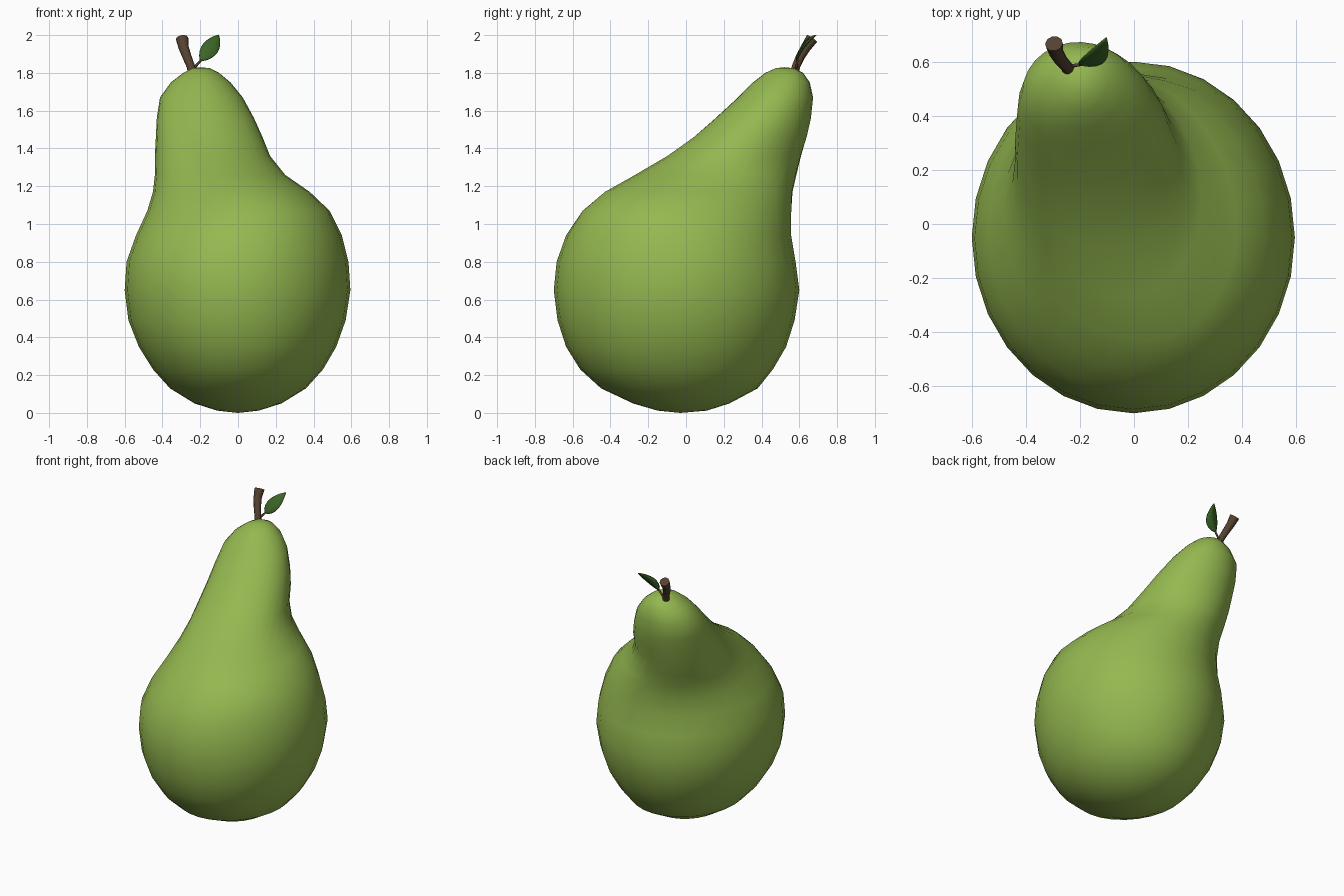
import bpy, bmesh, math
from mathutils import Vector

if "Cube" in bpy.data.objects:
    bpy.data.objects.remove(bpy.data.objects["Cube"])


def material(name, rgb):
    m = bpy.data.materials.new(name)
    m.diffuse_color = (*rgb, 1)
    m.use_nodes = True
    m.node_tree.nodes["Principled BSDF"].inputs["Base Color"].default_value = m.diffuse_color
    return m


def finish(name, bm, mat):
    bmesh.ops.recalc_face_normals(bm, faces=bm.faces[:])
    me = bpy.data.meshes.new(name)
    bm.to_mesh(me)
    bm.free()
    for p in me.polygons:
        p.use_smooth = True
    me.materials.append(mat)
    ob = bpy.data.objects.new(name, me)
    bpy.context.collection.objects.link(ob)
    return ob


def loft(bm, rings, start=None, end=None):
    """Skin a list of point rings, closing each end with a pole."""
    rows = [[bm.verts.new(p) for p in r] for r in rings]
    n = len(rows[0])
    for a, b in zip(rows, rows[1:]):
        for i in range(n):
            bm.faces.new((a[i], a[(i + 1) % n], b[(i + 1) % n], b[i]))
    for row, pole in ((rows[0], start), (rows[-1], end)):
        if pole is not None:
            v = bm.verts.new(pole)
            for i in range(n):
                bm.faces.new((row[i], row[(i + 1) % n], v))


def tube(bm, pts, radii, n=10):
    pts = [Vector(p) for p in pts]
    rings = []
    for i, (p, r) in enumerate(zip(pts, radii)):
        d = (pts[min(i + 1, len(pts) - 1)] - pts[max(i - 1, 0)]).normalized()
        u = d.cross(Vector((0, 1, 0))).normalized()
        v = d.cross(u)
        rings.append([p + r * (u * math.cos(k * math.tau / n) + v * math.sin(k * math.tau / n))
                      for k in range(n)])
    loft(bm, rings, pts[0], pts[-1])


green = material("pear_green", (0.30, 0.48, 0.08))
brown = material("stem_brown", (0.09, 0.054, 0.03))
leaf_green = material("leaf_green", (0.045, 0.13, 0.02))

# Fruit: level slices (z, left, right, front, back, skew) leaning to the back left
slices = [
    (0.012, -0.11, 0.11, -0.15, 0.11, 0),
    (0.05, -0.23, 0.23, -0.28, 0.23, 0),
    (0.13, -0.36, 0.36, -0.45, 0.38, 0),
    (0.23, -0.45, 0.45, -0.56, 0.46, 0),
    (0.35, -0.525, 0.52, -0.635, 0.53, 0),
    (0.49, -0.58, 0.57, -0.68, 0.575, 0),
    (0.65, -0.60, 0.595, -0.70, 0.60, 0),
    (0.80, -0.59, 0.585, -0.685, 0.58, 0),
    (0.94, -0.54, 0.55, -0.635, 0.557, -0.03),
    (1.07, -0.48, 0.485, -0.55, 0.56, -0.10),
    (1.17, -0.45, 0.38, -0.43, 0.565, -0.16),
    (1.26, -0.44, 0.25, -0.27, 0.585, -0.17),
    (1.36, -0.44, 0.17, -0.10, 0.61, -0.14),
    (1.46, -0.435, 0.13, 0.04, 0.64, -0.10),
    (1.56, -0.43, 0.085, 0.155, 0.662, -0.08),
    (1.67, -0.413, 0.025, 0.275, 0.673, -0.05),
    (1.75, -0.355, -0.04, 0.355, 0.655, 0),
    (1.80, -0.29, -0.10, 0.42, 0.62, 0),
    (1.825, -0.24, -0.15, 0.475, 0.57, 0),
]
N = 28
rings = []
for z, x0, x1, y0, y1, skew in slices:
    rings.append([((x0 + x1) / 2 + (x1 - x0) / 2 * math.cos(t),
                   (y0 + y1) / 2 + (y1 - y0) / 2 * math.sin(t + skew), z)
                  for t in (math.tau * k / N for k in range(N))])
bm = bmesh.new()
loft(bm, rings, (0, -0.03, 0), (-0.20, 0.52, 1.83))
finish("fruit", bm, green)

# Stem: short tube that bends back and thickens at its cut end
bm = bmesh.new()
tube(bm, [(-0.24, 0.57, 1.79), (-0.25, 0.583, 1.835), (-0.27, 0.605, 1.885),
          (-0.288, 0.635, 1.935), (-0.296, 0.667, 1.982)],
     [0.024, 0.022, 0.024, 0.027, 0.033])
stem = finish("stem", bm, brown)
bpy.context.view_layer.objects.active = stem
stem.select_set(True)
bpy.ops.object.shade_smooth_by_angle(angle=math.radians(45))

# Leaf stalk
bm = bmesh.new()
tube(bm, [(-0.24, 0.58, 1.81), (-0.222, 0.586, 1.838), (-0.195, 0.59, 1.868)],
     [0.008, 0.007, 0.006], 6)
finish("leaf_stalk", bm, brown)

# Leaf: a midrib curving up and back, with raised sides
base, mid, tip = (Vector(p) for p in ((-0.20, 0.588, 1.862), (-0.145, 0.61, 1.93), (-0.102, 0.688, 2.0)))
side = Vector((0.86, -0.2, -0.5)).normalized()
bm = bmesh.new()
rows = []
for i in range(9):
    t = i / 8
    c = base * (1 - t) ** 2 + mid * 2 * t * (1 - t) + tip * t * t
    w = 0.045 * math.sin(math.pi * t ** 0.9) ** 0.8 if 0 < i < 8 else 0.002
    lift = Vector((0.25, -0.9, 0.3)) * w * 0.3
    rows.append([bm.verts.new(p) for p in (c - side * w + lift, c, c + side * w + lift)])
for a, b in zip(rows, rows[1:]):
    for k in range(2):
        bm.faces.new((a[k], a[k + 1], b[k + 1], b[k]))
leaf = finish("leaf", bm, leaf_green)
solid = leaf.modifiers.new("thickness", 'SOLIDIFY')
solid.thickness = 0.005
solid.offset = 0
